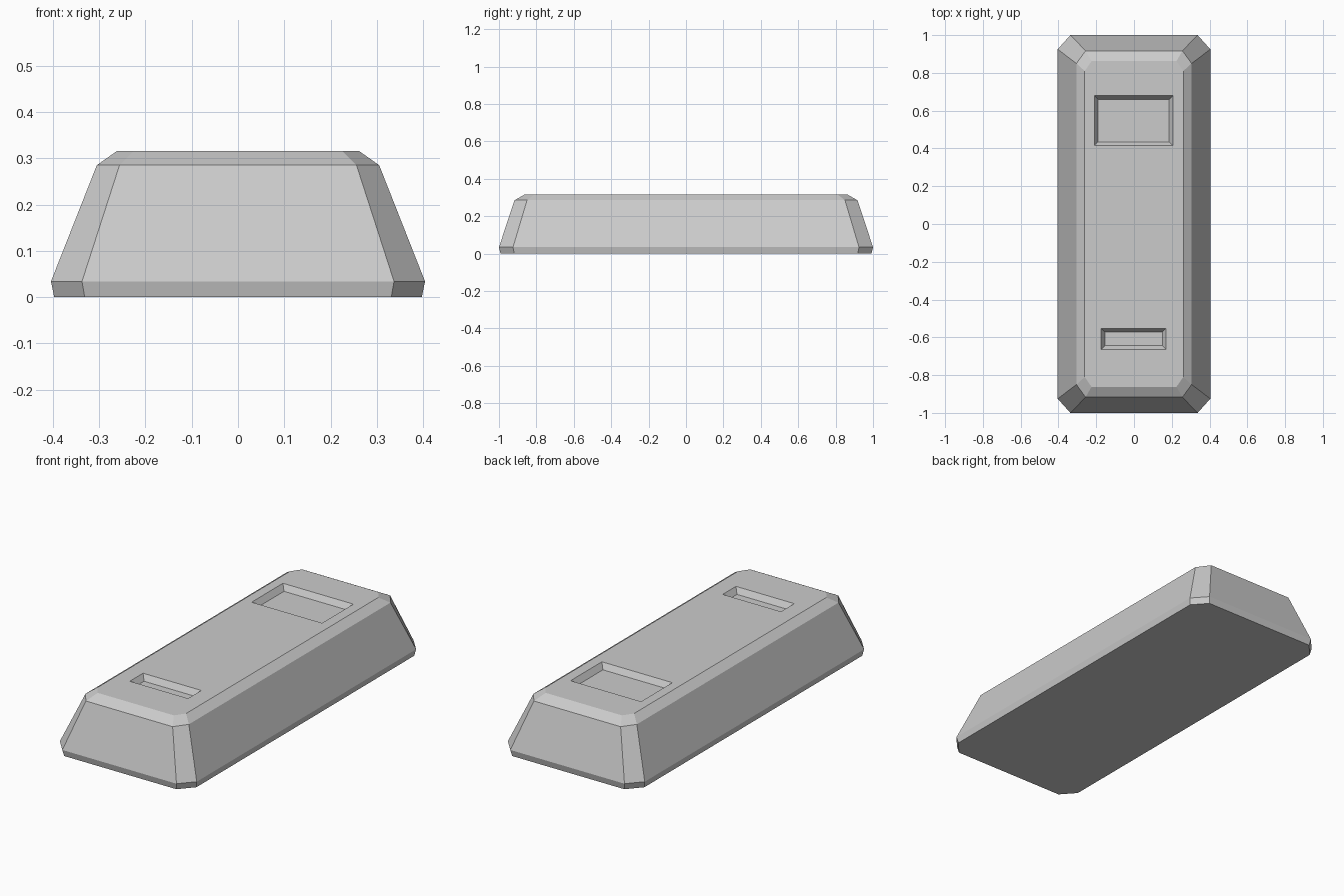
import bpy
import bmesh

cube = bpy.data.objects.get("Cube")
if cube:
    bpy.data.objects.remove(cube, do_unlink=True)

GREY = (0.6, 0.6, 0.6, 1.0)
grey = bpy.data.materials.new("plain grey")
grey.use_nodes = True
grey.diffuse_color = GREY
grey.node_tree.nodes["Principled BSDF"].inputs["Base Color"].default_value = GREY


def octagon(hx, hy, fx, fy, z):
    """Rectangle with cut corners: half sizes, then half lengths of the flats."""
    return [(fx, -hy, z), (hx, -fy, z), (hx, fy, z), (fx, hy, z),
            (-fx, hy, z), (-hx, fy, z), (-hx, -fy, z), (-fx, -hy, z)]


def rectangle(cx, cy, hx, hy, z):
    return [(cx + sx * hx, cy + sy * hy, z)
            for sx, sy in ((-1, -1), (1, -1), (1, 1), (-1, 1))]


def loft(name, rings):
    """Closed solid through stacked rings, bottom to top."""
    bm = bmesh.new()
    loops = [[bm.verts.new(p) for p in ring] for ring in rings]
    n = len(loops[0])
    for low, high in zip(loops, loops[1:]):
        for i in range(n):
            j = (i + 1) % n
            bm.faces.new((low[i], low[j], high[j], high[i]))
    bm.faces.new(loops[0][::-1])
    bm.faces.new(loops[-1])
    bmesh.ops.recalc_face_normals(bm, faces=bm.faces)
    mesh = bpy.data.meshes.new(name)
    bm.to_mesh(mesh)
    bm.free()
    mesh.materials.append(grey)
    obj = bpy.data.objects.new(name, mesh)
    bpy.context.collection.objects.link(obj)
    return obj


# Tapered body with chamfered corners and a bevelled top rim
TOP = 0.316
body = loft("body", [
    octagon(0.397, 0.992, 0.331, 0.918, 0),
    octagon(0.404, 1.0, 0.337, 0.925, 0.034),
    octagon(0.305, 0.917, 0.256, 0.85, 0.285),
    octagon(0.261, 0.862, 0.225, 0.81, TOP),
])

# Sloped recesses in the top: large window at the back, slot at the front
DEPTH, SLOPE = 0.03, 0.02
for name, cy, hx, hy in (("window_cutter", 0.547, 0.208, 0.132),
                         ("slot_cutter", -0.608, 0.172, 0.056)):
    cutter = loft(name, [
        rectangle(-0.002, cy, hx - SLOPE, hy - SLOPE, TOP - DEPTH),
        rectangle(-0.002, cy, hx, hy, TOP),
        rectangle(-0.002, cy, hx, hy, TOP + DEPTH),
    ])
    cutter.hide_render = True
    cut = body.modifiers.new(name, 'BOOLEAN')
    cut.operation = 'DIFFERENCE'
    cut.solver = 'EXACT'
    cut.object = cutter
    bpy.context.view_layer.objects.active = body
    bpy.ops.object.modifier_apply(modifier=cut.name)
    bpy.data.objects.remove(cutter, do_unlink=True)
